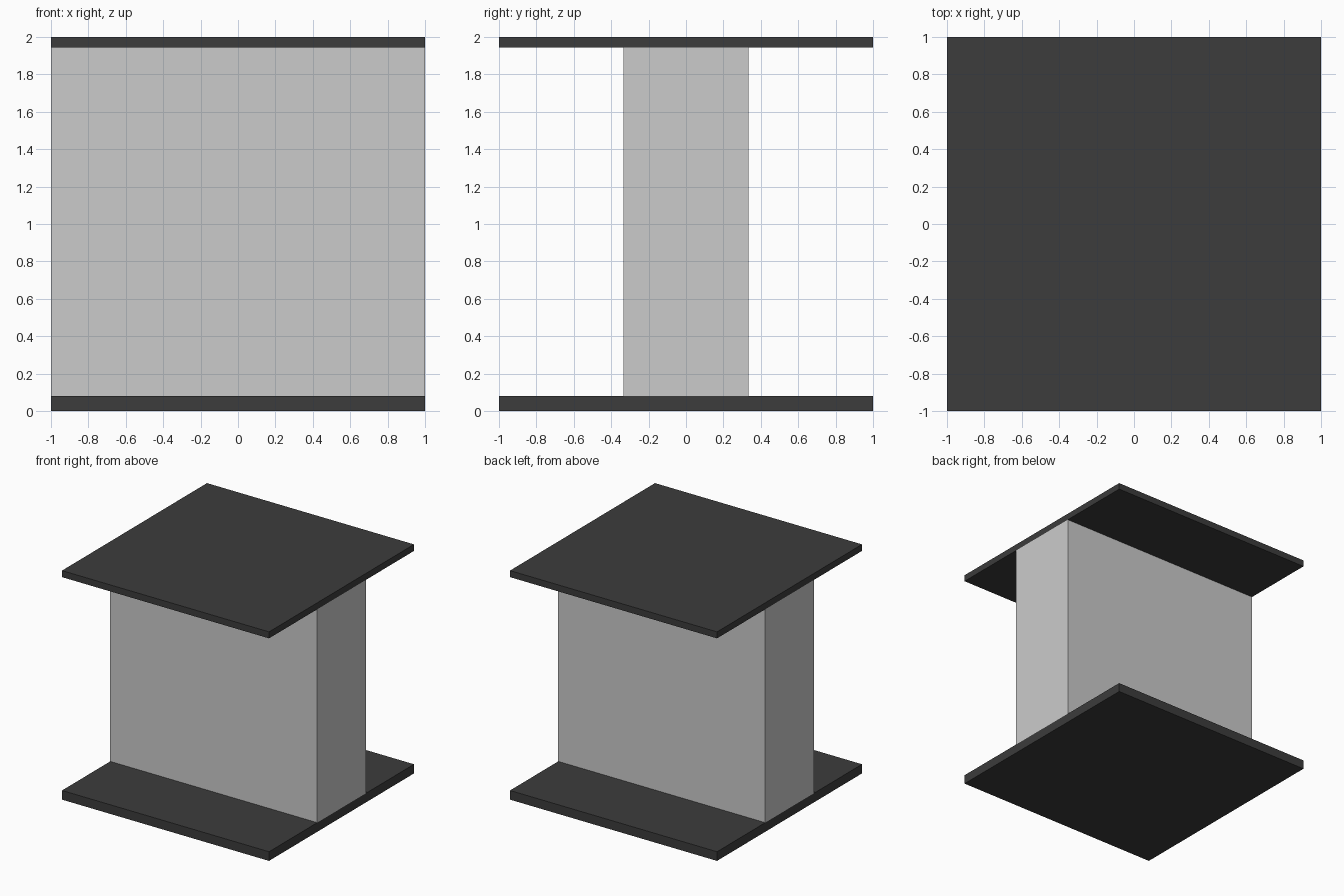
import bpy

if "Cube" in bpy.data.objects:
    bpy.data.objects.remove(bpy.data.objects["Cube"])

dark = bpy.data.materials.new("dark_plate")
dark.diffuse_color = (0.045, 0.045, 0.045, 1)
dark.use_nodes = True
dark.node_tree.nodes["Principled BSDF"].inputs["Base Color"].default_value = dark.diffuse_color


def box(name, width, depth, z0, z1, material=None):
    bpy.ops.mesh.primitive_cube_add(size=1, location=(0, 0, (z0 + z1) / 2))
    obj = bpy.context.object
    obj.name = name
    obj.scale = (width, depth, z1 - z0)
    bpy.ops.object.transform_apply(location=False, rotation=False, scale=True)
    if material:
        obj.data.materials.append(material)
    return obj


BASE_TOP, CAP_BOTTOM = 0.08, 1.943

# Square base and cap plates
box("base_plate", 2, 2, 0, BASE_TOP, dark)
box("top_plate", 2, 2, CAP_BOTTOM, 2, dark)

# Full-width block standing between the plates
box("core_block", 2, 0.67, BASE_TOP, CAP_BOTTOM)
